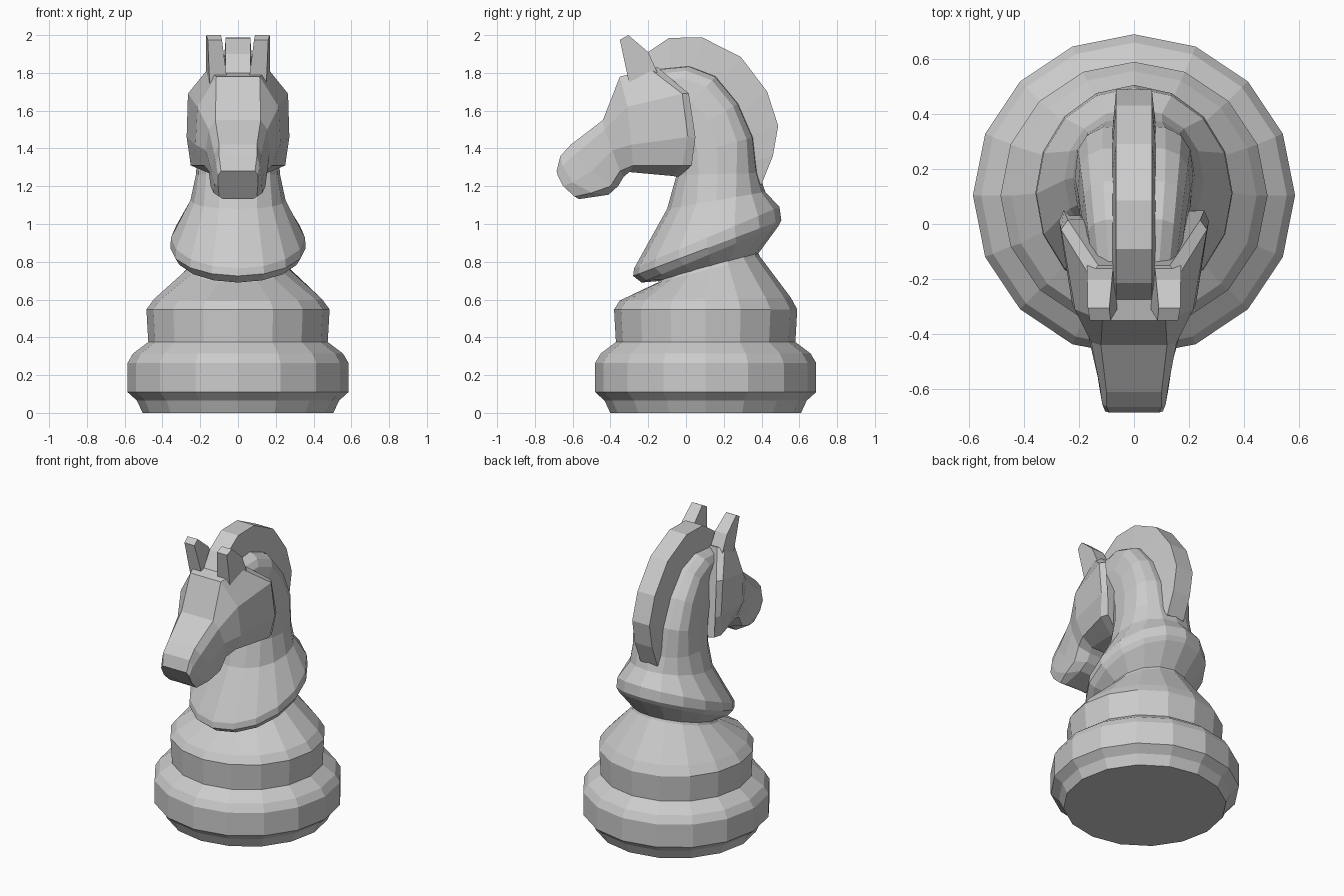
import bpy, bmesh
from math import cos, sin, pi

CY = 0.104  # centre of the round base along y


def loft(name, rings):
    """Skin a list of equal-length point rings and cap both ends."""
    bm = bmesh.new()
    loops = [[bm.verts.new(p) for p in ring] for ring in rings]
    n = len(loops[0])
    for a, b in zip(loops, loops[1:]):
        for i in range(n):
            j = (i + 1) % n
            bm.faces.new((a[i], a[j], b[j], b[i]))
    bm.faces.new(loops[0][::-1])
    bm.faces.new(loops[-1])
    bmesh.ops.recalc_face_normals(bm, faces=bm.faces)
    mesh = bpy.data.meshes.new(name)
    bm.to_mesh(mesh)
    bm.free()
    obj = bpy.data.objects.new(name, mesh)
    bpy.context.collection.objects.link(obj)
    return obj


def tilted_ring(fy, fz, by, bz, half, power=1.0, n=16):
    """Oval ring through a front point and a back point, with a half width."""
    def bend(v):
        return (1 if v >= 0 else -1) * abs(v) ** power
    pts = []
    for i in range(n):
        a = 2 * pi * i / n
        s = bend(sin(a))
        pts.append((half * bend(cos(a)), (fy + by) / 2 + s * (by - fy) / 2,
                    (fz + bz) / 2 + s * (bz - fz) / 2))
    return pts


# Turned base, ending in a shoulder that tilts up towards the back
profile = [(.505, 0), (.535, .065), (.585, .11), (.585, .265), (.555, .315),
           (.475, .375), (.485, .548)]
base = [tilted_ring(CY - r, z, CY + r, z, r) for r, z in profile]
base += [tilted_ring(-.35, .595, .555, .61, .445),
         tilted_ring(-.15, .69, .39, .83, .27),
         tilted_ring(-.12, .74, .36, .90, .24)]
loft("base", base)

# Collar and arched neck
neck = [(-.12, .70, .38, .84, .25, 1), (-.235, .69, .49, .99, .335, 1),
        (-.28, .725, .505, 1.02, .358, 1), (-.275, .765, .495, 1.09, .355, 1),
        (-.10, 1.08, .42, 1.17, .252, .95), (-.05, 1.26, .385, 1.27, .222, .8),
        (-.03, 1.36, .36, 1.46, .215, .65), (-.04, 1.46, .28, 1.64, .205, .6),
        (-.10, 1.50, .16, 1.785, .19, .55), (-.18, 1.50, .02, 1.84, .175, .55),
        (-.24, 1.50, -.19, 1.82, .15, .55)]
loft("neck", [tilted_ring(*r) for r in neck])

# Head: right-half sections from the jaw to the nose, mirrored into full rings
head = [
    [(.13, -.15, 1.83), (.24, .015, 1.69), (.255, .05, 1.46), (.235, .03, 1.31), (.10, -.04, 1.25)],
    [(.16, -.19, 1.82), (.265, -.02, 1.69), (.272, .01, 1.46), (.25, -.02, 1.31), (.12, -.08, 1.255)],
    [(.115, -.35, 1.78), (.215, -.31, 1.62), (.225, -.29, 1.42), (.18, -.28, 1.31), (.09, -.30, 1.275)],
    [(.12, -.44, 1.55), (.155, -.43, 1.50), (.17, -.39, 1.39), (.155, -.35, 1.28), (.08, -.33, 1.25)],
    [(.10, -.61, 1.42), (.125, -.585, 1.37), (.14, -.50, 1.28), (.145, -.40, 1.20), (.08, -.36, 1.20)],
    [(.10, -.665, 1.36), (.115, -.655, 1.31), (.125, -.60, 1.22), (.13, -.50, 1.165), (.09, -.41, 1.155)],
    [(.09, -.685, 1.28), (.105, -.68, 1.26), (.105, -.65, 1.20), (.10, -.59, 1.145), (.08, -.565, 1.132)],
]
loft("head", [s + [(-x, y, z) for x, y, z in reversed(s)] for s in head])

# Ears
ear = [(-.30, 1.74), (-.35, 1.975), (-.305, 2.0), (-.20, 1.91), (-.15, 1.80)]
inner = [.055, .085, .09, .08, .075]
outer = [.15, .16, .168, .17, .17]
for side, label in ((1, "right_ear"), (-1, "left_ear")):
    loft(label, [[(side * x, y, z) for x, (y, z) in zip(xs, ear)]
                 for xs in (inner, outer)])

# Mane: crest slab, slightly narrower along its outer edge
crest = [(-.28, 1.79), (-.215, 1.90), (-.09, 1.985), (.085, 1.988), (.29, 1.885),
         (.43, 1.70), (.488, 1.52), (.46, 1.36), (.40, 1.21)]
root = [(-.25, 1.72), (-.19, 1.72), (-.08, 1.74), (.04, 1.72), (.14, 1.66),
        (.22, 1.54), (.26, 1.44), (.30, 1.32), (.34, 1.20)]
loft("mane", [[(-.065, *c), (.065, *c), (.085, *r), (-.085, *r)]
              for c, r in zip(crest, root)])
